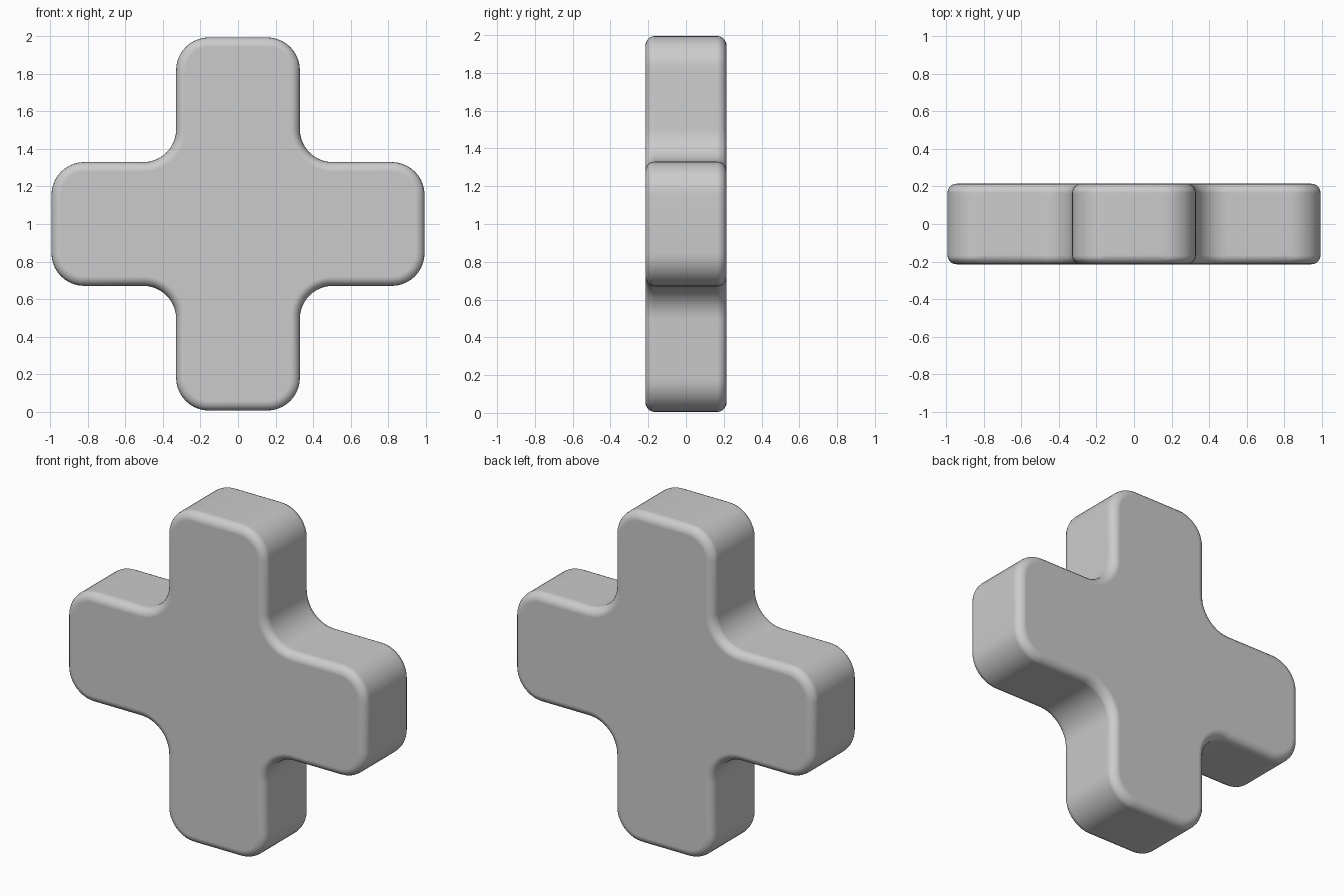
import bpy, bmesh

if "Cube" in bpy.data.objects:
    bpy.data.objects.remove(bpy.data.objects["Cube"])

ARM, END, DEPTH = 0.33, 0.995, 0.43
FILLET, EDGE = 0.175, 0.05

# Plus-shaped outline in the XZ plane, one quadrant turned four times
quadrant = [(END, -ARM), (END, ARM), (ARM, ARM)]
points = []
for turn in range(4):
    for x, z in quadrant:
        for _ in range(turn):
            x, z = -z, x
        points.append((x, 0, z + 1.0))

bm = bmesh.new()
bm.faces.new([bm.verts.new(p) for p in points])
# Round convex and concave corners of the outline
bmesh.ops.bevel(bm, geom=bm.verts[:], offset=FILLET, offset_type='OFFSET',
                segments=10, profile=0.5, affect='VERTICES')
for f in bm.faces:
    f.smooth = True

mesh = bpy.data.meshes.new("rounded_cross")
bm.to_mesh(mesh)
bm.free()
cross = bpy.data.objects.new("rounded_cross", mesh)
bpy.context.collection.objects.link(cross)

# Thickness, then softened front and back rims
solid = cross.modifiers.new("thickness", 'SOLIDIFY')
solid.thickness = DEPTH
solid.offset = 0
rim = cross.modifiers.new("soft_rim", 'BEVEL')
rim.width = EDGE
rim.segments = 5
rim.limit_method = 'ANGLE'
rim.angle_limit = 1.0
rim.harden_normals = True
